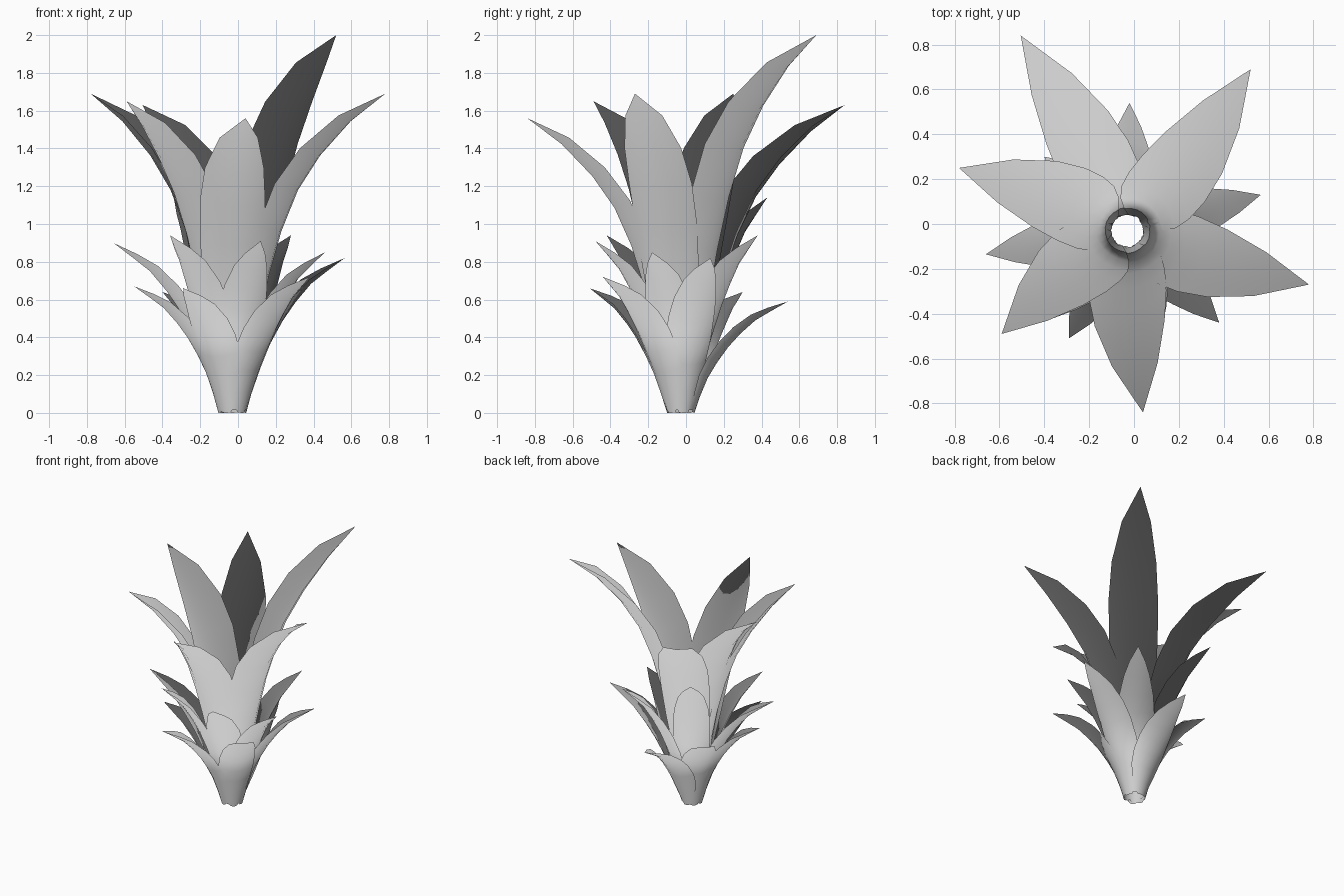
import bpy
from math import hypot, sin, pi
from mathutils import Vector

if "Cube" in bpy.data.objects:
    bpy.data.objects.remove(bpy.data.objects["Cube"])

CENTRE = Vector((-0.03, -0.03, 0))
COLS = 6

# Leaf profiles: (outward fraction, height fraction, width fraction)
TALL = [(0, 0, .22), (.035, .1, .44), (.09, .27, .70), (.16, .42, .90), (.25, .56, 1),
        (.37, .69, 1.02), (.53, .80, .92), (.75, .91, .6), (1, 1, 0)]
SHORT = [(0, 0, .2), (.015, .04, .36), (.06, .15, .62), (.14, .31, .88), (.24, .45, 1),
         (.36, .59, 1), (.49, .71, .92), (.65, .83, .7), (.81, .91, .43), (1, 1, 0)]


def leaf(name, tip, profile, width, base_r, base_z, cup, bow):
    """A cupped blade running from the crown base out to its tip."""
    dx, dy = tip[0] - CENTRE.x, tip[1] - CENTRE.y
    reach = hypot(dx, dy)
    out = Vector((dx / reach, dy / reach, 0))
    side = Vector((-out.y, out.x, 0))
    up = Vector((0, 0, 1))
    spine = [CENTRE + out * (base_r + f * (reach - base_r)) + up * (base_z + h * (tip[2] - base_z))
             for f, h, w in profile]
    verts, faces = [], []
    for i, (f, h, w) in enumerate(profile[:-1]):
        along = (spine[i + 1] - spine[max(i - 1, 0)]).normalized()
        inward = side.cross(along)
        if inward.dot(out) > 0:
            inward = -inward
        half = width * w / 2
        for j in range(COLS + 1):
            s = 2 * j / COLS - 1
            verts.append(spine[i] + side * (half * s - bow * sin(pi * f))
                         + inward * (cup * half * s * s))
    verts.append(spine[-1])
    n, rows = COLS + 1, len(profile) - 1
    for i in range(rows - 1):
        for j in range(COLS):
            a = i * n + j
            faces.append((a, a + 1, a + n + 1, a + n))
    for j in range(COLS):
        a = (rows - 1) * n + j
        faces.append((a, a + 1, len(verts) - 1))
    mesh = bpy.data.meshes.new(name)
    mesh.from_pydata(verts, [], faces)
    for p in mesh.polygons:
        p.use_smooth = True
    # Foliage shading: normals radiate from the heart of the plant
    normals = []
    for v in verts:
        d = v - CENTRE
        normals.append(Vector((d.x, d.y, max(d.z - .3, 0))).normalized())
    mesh.normals_split_custom_set_from_vertices(normals)
    bpy.context.collection.objects.link(bpy.data.objects.new(name, mesh))


# Three rings of leaves, each given by its tips
upper = [(.52, .69, 2.0), (.78, -.27, 1.69), (.04, -.84, 1.56),
         (-.59, -.49, 1.65), (-.78, .25, 1.69), (-.505, .84, 1.63)]
middle = [(-.66, -.135, .90), (-.36, -.42, .94), (.12, -.48, .91),
          (.46, -.18, .85), (.28, .38, .94), (-.34, .43, 1.14)]
lower = [(-.02, .54, .59), (.565, .13, .82), (.38, -.44, .72),
         (-.29, -.51, .66), (-.55, -.12, .67), (-.40, .30, .64)]

for ring, tips, profile, width, r, z, cup, bow in (
        ("upper_leaf", upper, TALL, .34, .075, .03, .45, .025),
        ("middle_leaf", middle, SHORT, .26, .075, .015, .43, 0),
        ("lower_leaf", lower, SHORT, .25, .075, 0, .43, 0)):
    for k, tip in enumerate(tips):
        leaf(f"{ring}_{k + 1}", tip, profile, width, r, z, cup, bow)
